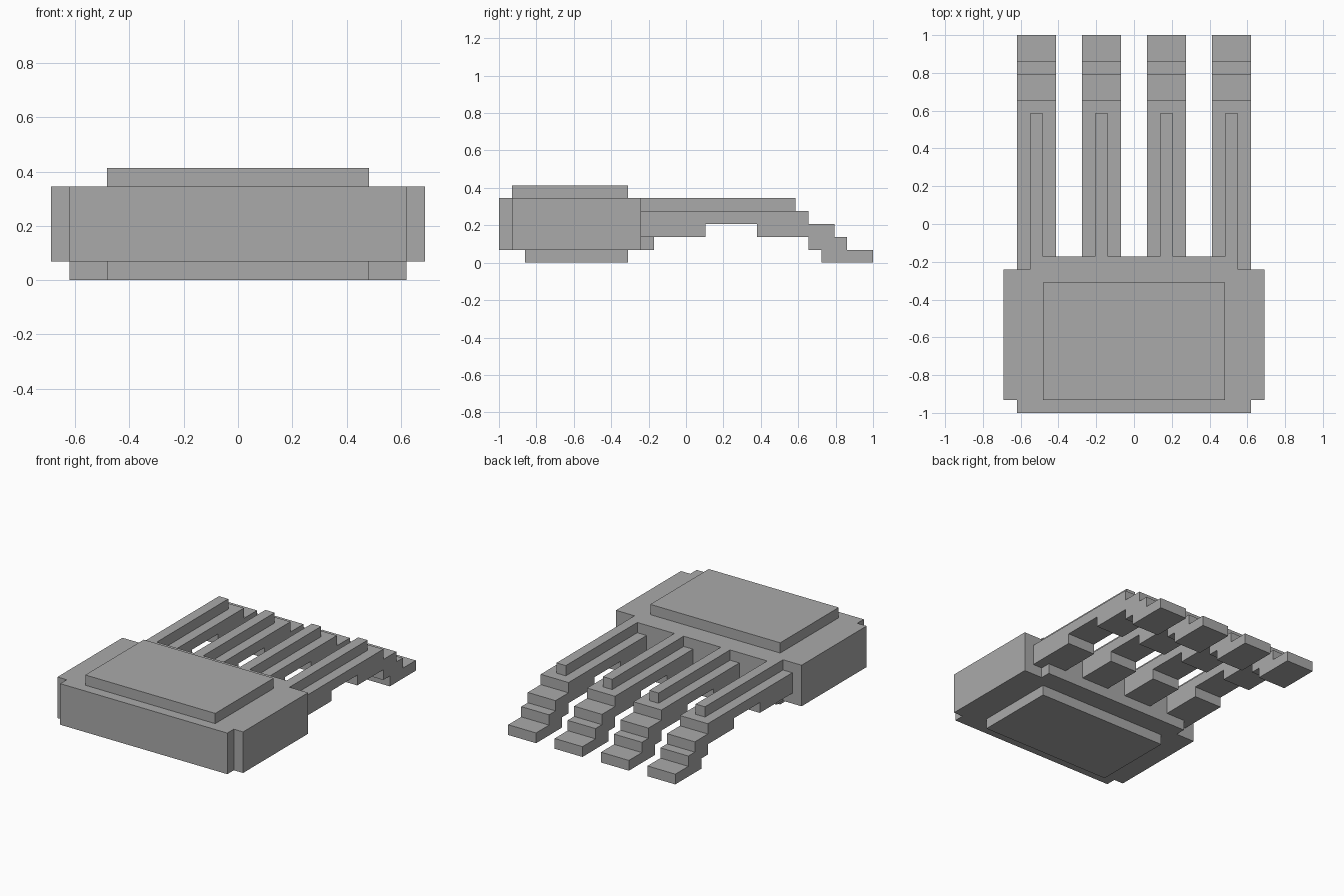
import bpy, bmesh
from mathutils import Vector

default = bpy.data.objects.get("Cube")
if default:
    bpy.data.objects.remove(default, do_unlink=True)

U = 2 / 29  # one step of the blocky grid

grey = bpy.data.materials.new("plain grey")
grey.use_nodes = True
colour = (0.4, 0.4, 0.4, 1)
grey.diffuse_color = colour
grey.node_tree.nodes["Principled BSDF"].inputs["Base Color"].default_value = colour


def extrude(name, points, depth):
    """Extrude a closed outline (grid units) along the depth vector."""
    bm = bmesh.new()
    face = bm.faces.new([bm.verts.new(Vector(p) * U) for p in points])
    result = bmesh.ops.extrude_face_region(bm, geom=[face])
    moved = [v for v in result["geom"] if isinstance(v, bmesh.types.BMVert)]
    bmesh.ops.translate(bm, verts=moved, vec=Vector(depth) * U)
    bmesh.ops.recalc_face_normals(bm, faces=bm.faces)
    mesh = bpy.data.meshes.new(name)
    bm.to_mesh(mesh)
    bm.free()
    mesh.materials.append(grey)
    obj = bpy.data.objects.new(name, mesh)
    bpy.context.collection.objects.link(obj)
    return obj


def box(name, x0, x1, y0, y1, z0, z1):
    outline = [(x0, y0, z0), (x1, y0, z0), (x1, y1, z0), (x0, y1, z0)]
    return extrude(name, outline, (0, 0, z1 - z0))


# Main body with notched corners
half = [(9, -14.5), (9, -13.5), (10, -13.5), (10, -3.5), (8, -3.5), (8, -2.5)]
outline = half + [(-x, y) for x, y in reversed(half)]
extrude("body", [(x, y, 1) for x, y in outline], (0, 0, 4))

# Raised plates above and below the body
box("top_plate", -7, 7, -13.5, -4.5, 5, 6)
box("bottom_plate", -7, 7, -12.5, -4.5, 0, 1)

# Stepped fingers, each with a narrow ridge on top
finger_steps = [(1.5, 2), (1.5, 3), (5.5, 3), (5.5, 2), (9.5, 2), (9.5, 1),
                (10.5, 1), (10.5, 0), (14.5, 0), (14.5, 1), (12.5, 1),
                (12.5, 2), (11.5, 2), (11.5, 3), (9.5, 3), (9.5, 4)]
for label, x, root in (("outer_right", -9, -3.5), ("inner_right", -4, -2.5),
                       ("inner_left", 1, -2.5), ("outer_left", 6, -3.5)):
    profile = [(root, 4), (root, 2)] + finger_steps
    extrude(label + "_finger", [(x, y, z) for y, z in profile], (3, 0, 0))
    box(label + "_ridge", x + 1, x + 2, -2.5, 8.5, 4, 5)
